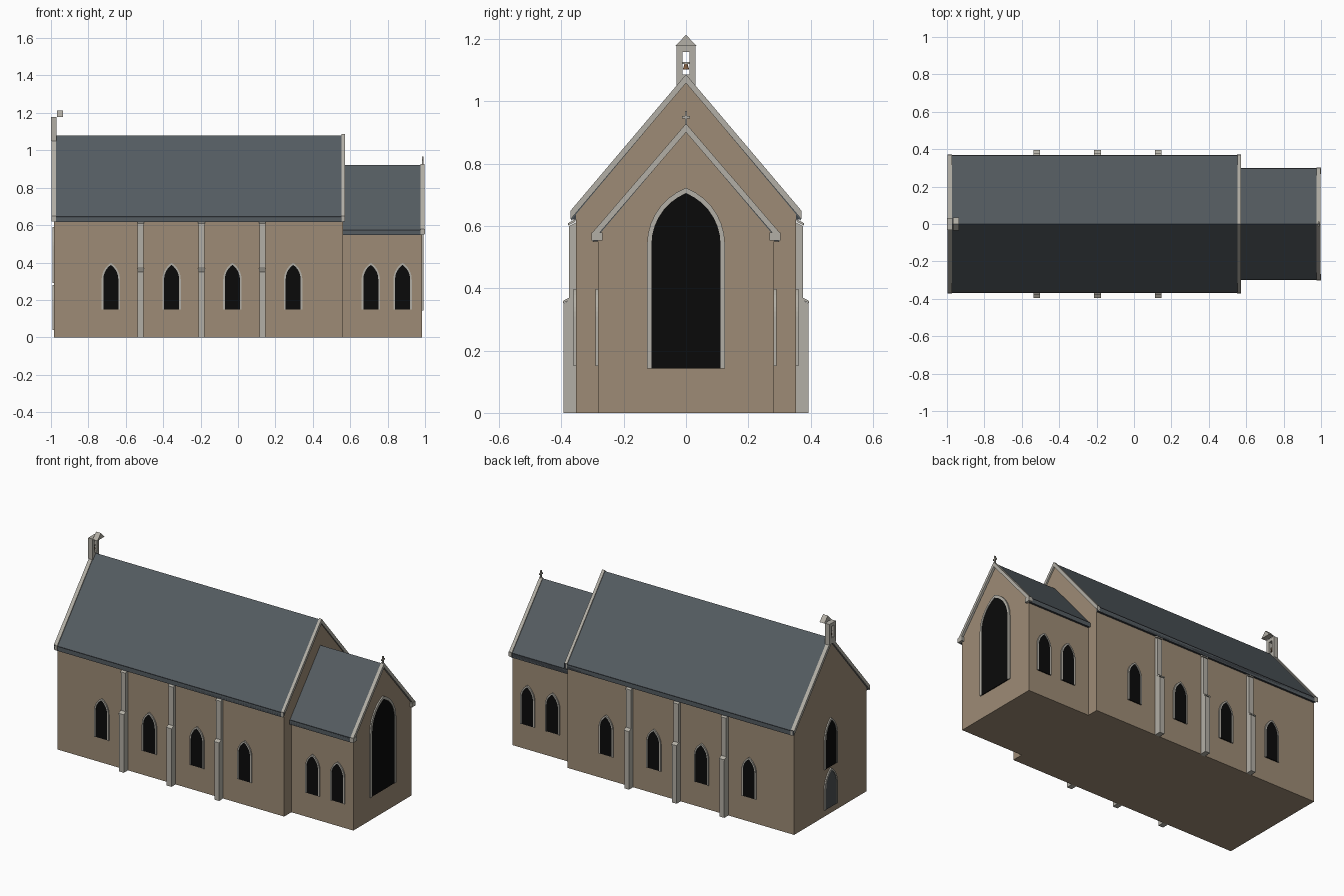
import bpy, bmesh, math

cube = bpy.data.objects.get("Cube")
if cube:
    bpy.data.objects.remove(cube, do_unlink=True)


def material(name, rgb):
    m = bpy.data.materials.new(name)
    m.use_nodes = True
    m.diffuse_color = (*rgb, 1)
    m.node_tree.nodes["Principled BSDF"].inputs["Base Color"].default_value = (*rgb, 1)
    return m


WALL = material("sandstone wall", (0.34, 0.26, 0.18))
STONE = material("pale stone", (0.45, 0.43, 0.38))
SLATE = material("roof slate", (0.09, 0.107, 0.12))
GUTTER = material("dark gutter", (0.045, 0.052, 0.06))
GLASS = material("black glass", (0.003, 0.003, 0.003))
DOOR = material("grey door", (0.07, 0.08, 0.085))
BRONZE = material("bronze", (0.22, 0.11, 0.05))


def finish(name, bm, mat):
    bmesh.ops.recalc_face_normals(bm, faces=bm.faces)
    me = bpy.data.meshes.new(name)
    bm.to_mesh(me)
    bm.free()
    me.materials.append(mat)
    ob = bpy.data.objects.new(name, me)
    bpy.context.collection.objects.link(ob)
    return ob


def along_x(u, d, z):
    return (d, u, z)


def prism(name, pts, d0, d1, mat, place=along_x):
    """Extrude a (u, z) outline from depth d0 to d1."""
    bm = bmesh.new()
    a = [bm.verts.new(place(u, d0, z)) for u, z in pts]
    b = [bm.verts.new(place(u, d1, z)) for u, z in pts]
    bm.faces.new(a)
    bm.faces.new(b[::-1])
    n = len(pts)
    for i in range(n):
        j = (i + 1) % n
        bm.faces.new((a[i], a[j], b[j], b[i]))
    return finish(name, bm, mat)


def box(name, x, y, z, mat):
    pts = [(y[0], z[0]), (y[1], z[0]), (y[1], z[1]), (y[0], z[1])]
    return prism(name, pts, x[0], x[1], mat)


def chevron(half, eave, ridge, thick):
    return [(-half, eave), (0, ridge), (half, eave),
            (half, eave - thick), (0, ridge - thick), (-half, eave - thick)]


def arch(w, base, spring, apex, n=7):
    """Pointed arch outline from the left foot over the apex to the right foot."""
    h = apex - spring
    r = (w * w + h * h) / (2 * w)
    end = math.asin(h / r)
    right = [(w - r + r * math.cos(end * i / n), spring + r * math.sin(end * i / n))
             for i in range(n + 1)]
    right[-1] = (0, apex)
    left = [(-u, z) for u, z in right]
    return [(-w, base)] + left + right[-2::-1] + [(w, base)]


def window(name, place, w, base, spring, apex, frame, mat=GLASS):
    outer = arch(w, base, spring, apex)
    inner = arch(w - frame, base, spring, apex - frame * 1.2)
    prism(name + "_pane", inner, -0.004, 0.005, mat, place)
    # Moulding strip around the arch, open at the sill
    bm = bmesh.new()
    rows = [[bm.verts.new(place(u, d, z)) for u, z in line]
            for line, d in ((outer, -0.004), (outer, 0.008), (inner, 0.008), (inner, -0.004))]
    for k in range(4):
        p, q = rows[k], rows[(k + 1) % 4]
        for i in range(len(p) - 1):
            bm.faces.new((p[i], p[i + 1], q[i + 1], q[i]))
    for i in (0, -1):
        bm.faces.new([row[i] for row in rows])
    finish(name + "_frame", bm, STONE)


def side_wall(cx, side, wall):
    return lambda u, d, z: (cx + u, side * (wall + d), z)


def end_wall(side, wall):
    return lambda u, d, z: (side * (wall + d), u, z)


def hall(name, x0, x1, half, eave, ridge, over, roof_x):
    """Gabled body, slate roof and gutters."""
    prism(name + "_walls", [(-half, 0), (half, 0), (half, eave - 0.005),
                            (0, ridge - 0.02), (-half, eave - 0.005)], x0, x1, WALL)
    prism(name + "_roof", chevron(over, eave, ridge, 0.025), *roof_x, SLATE)
    for s, label in ((-1, "right"), (1, "left")):
        ys = sorted((s * (half - 0.004), s * over))
        box(name + "_gutter_" + label, roof_x, ys, (eave - 0.022, eave + 0.003), GUTTER)


hall("nave", -0.985, 0.562, 0.353, 0.642, 1.08, 0.369, (-0.985, 0.562))
hall("chancel", 0.55, 0.985, 0.283, 0.572, 0.922, 0.299, (0.55, 0.985))

# Gable copings
for name, x, half, eave, ridge in (
        ("nave_west_coping", (-0.997, -0.974), 0.371, 0.648, 1.086),
        ("nave_east_coping", (0.553, 0.571), 0.371, 0.648, 1.086),
        ("chancel_coping", (0.977, 0.998), 0.301, 0.578, 0.928)):
    prism(name, chevron(half, eave, ridge, 0.028), *x, STONE)

for s, label in ((-1, "right"), (1, "left")):
    # Kneeler stones at the coping feet
    box("chancel_kneeler_" + label, (0.977, 1.0), sorted((s * 0.268, s * 0.303)),
        (0.553, 0.579), STONE)
    for x, end in ((-0.986, "west"), (0.562, "east")):
        prism("nave_kneeler_%s_%s" % (end, label),
              [(s * 0.352, 0.645), (s * 0.371, 0.65), (s * 0.371, 0.622)],
              x - 0.01, x + 0.009, GUTTER)

    # Lancet windows on the long walls
    for i in range(4):
        window("nave_window_%s_%d" % (label, i), side_wall(-0.68 + 0.325 * i, s, 0.353),
               0.049, 0.15, 0.31, 0.398, 0.009)
    for i in range(2):
        window("chancel_window_%s_%d" % (label, i), side_wall(0.71 + 0.17 * i, s, 0.283),
               0.049, 0.15, 0.31, 0.398, 0.009)

    # Stepped buttresses with sloping cap stones
    for i in range(3):
        x = -0.52 + 0.325 * i
        tag = "%s_%d" % (label, i)
        body = [(0.345, 0), (0.393, 0), (0.393, 0.35), (0.375, 0.362),
                (0.375, 0.6), (0.345, 0.615)]
        prism("buttress_" + tag, [(s * u, z) for u, z in body], x - 0.016, x + 0.016, STONE)
        for u, z, level in ((0.393, 0.355, "lower"), (0.376, 0.605, "upper")):
            cap = [(u - 0.022, z + 0.009), (u + 0.002, z - 0.004),
                   (u + 0.002, z + 0.004), (u - 0.022, z + 0.017)]
            prism("buttress_cap_%s_%s" % (level, tag), [(s * a, b) for a, b in cap],
                  x - 0.018, x + 0.018, STONE)

# End walls: great window, west window and door
window("great_window", end_wall(1, 0.985), 0.125, 0.143, 0.54, 0.722, 0.014)
window("west_window", end_wall(-1, 0.985), 0.062, 0.29, 0.47, 0.59, 0.01)
window("west_door", end_wall(-1, 0.985), 0.062, 0.04, 0.17, 0.28, 0.01, DOOR)

# Gable cross
box("cross_shaft", (0.985, 0.993), (-0.004, 0.004), (0.92, 0.968), STONE)
box("cross_arms", (0.985, 0.993), (-0.013, 0.013), (0.944, 0.952), STONE)

# Bellcote
tower = (-1.0, -0.97)
box("bellcote_base", tower, (-0.031, 0.031), (1.05, 1.086), STONE)
box("bellcote_head", tower, (-0.031, 0.031), (1.158, 1.178), STONE)
for s, label in ((-1, "right"), (1, "left")):
    box("bellcote_jamb_" + label, tower, sorted((s * 0.012, s * 0.031)), (1.086, 1.158), STONE)
box("bell_beam", (-0.989, -0.981), (-0.012, 0.012), (1.119, 1.125), STONE)
prism("bellcote_cap", [(-0.034, 1.177), (0.034, 1.177), (0, 1.213)], -0.968, -0.935, STONE)

bm = bmesh.new()
bmesh.ops.create_cone(bm, cap_ends=True, segments=12, radius1=0.01, radius2=0.005, depth=0.018)
bell = finish("bell", bm, BRONZE)
bell.location = (-0.985, 0, 1.111)
